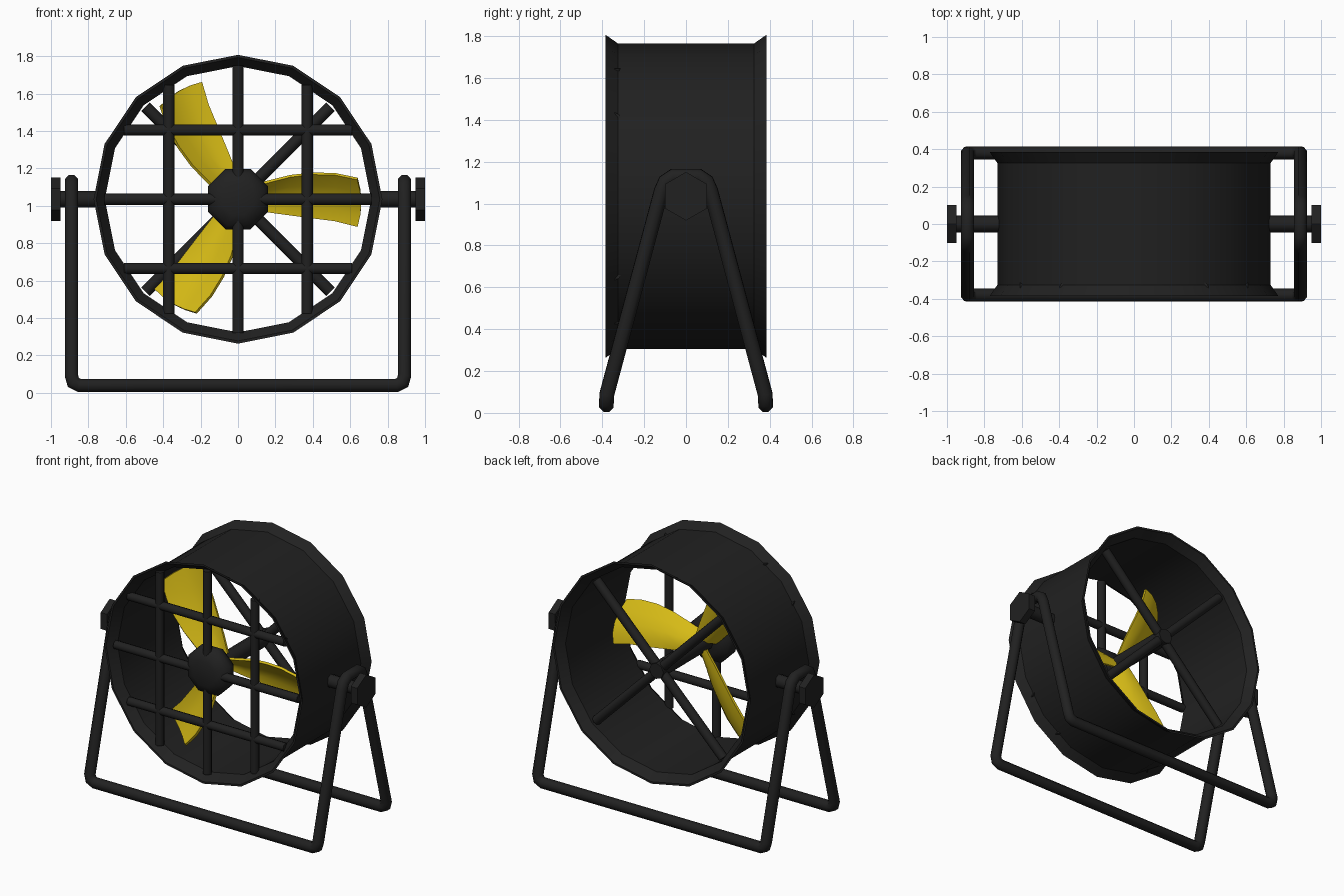
import bpy, bmesh, math
from mathutils import Vector, Matrix

if "Cube" in bpy.data.objects:
    bpy.data.objects.remove(bpy.data.objects["Cube"])

CZ = 1.035  # height of the fan axis


def material(name, rgb):
    m = bpy.data.materials.new(name)
    m.diffuse_color = (*rgb, 1)
    m.use_nodes = True
    m.node_tree.nodes["Principled BSDF"].inputs["Base Color"].default_value = m.diffuse_color
    return m


BLACK = material("matte_black", (0.015, 0.015, 0.015))
YELLOW = material("blade_yellow", (0.68, 0.50, 0.008))


def finish(bm, name, mat, angle=35):
    bmesh.ops.recalc_face_normals(bm, faces=bm.faces)
    me = bpy.data.meshes.new(name)
    bm.to_mesh(me)
    bm.free()
    me.materials.append(mat)
    ob = bpy.data.objects.new(name, me)
    bpy.context.collection.objects.link(ob)
    bpy.ops.object.select_all(action='DESELECT')
    ob.select_set(True)
    bpy.context.view_layer.objects.active = ob
    bpy.ops.object.shade_smooth_by_angle(angle=math.radians(angle))
    return ob


def rod(name, a, b, r, sides=8, turn=0.0, angle=50):
    """Capped cylinder between two points."""
    a, b = Vector(a), Vector(b)
    d = b - a
    bm = bmesh.new()
    mat = (Matrix.Translation((a + b) / 2) @ d.to_track_quat('Z', 'Y').to_matrix().to_4x4()
           @ Matrix.Rotation(turn, 4, 'Z'))
    bmesh.ops.create_cone(bm, cap_ends=True, segments=sides, radius1=r, radius2=r,
                          depth=d.length, matrix=mat)
    return finish(bm, name, BLACK, angle)


def lathe(name, profile, sides, phase=0.0, closed=True, angle=30):
    """Revolve (radius, y) points around the fan axis."""
    bm = bmesh.new()
    rings = []
    for i in range(sides):
        t = phase + 2 * math.pi * i / sides
        rings.append([bm.verts.new((r * math.cos(t), y, CZ + r * math.sin(t))) for r, y in profile])
    n = len(profile)
    for i in range(sides):
        p, q = rings[i], rings[(i + 1) % sides]
        for j in range(n if closed else n - 1):
            k = (j + 1) % n
            bm.faces.new((p[j], p[k], q[k], q[j]))
    if not closed:
        bm.faces.new([r[0] for r in rings])
        bm.faces.new([r[-1] for r in rings])
    return finish(bm, name, BLACK, angle)


def tube_loop(name, pts, r, sides=8):
    """Closed tube with mitred corners."""
    bm = bmesh.new()
    pts = [Vector(p) for p in pts]
    n = len(pts)
    d0 = (pts[1] - pts[0]).normalized()
    up = Vector((0, 0, 1))
    u, v = up, d0.cross(up)
    ring = [pts[0] + r * (u * math.cos(t) + v * math.sin(t))
            for t in [2 * math.pi * (k + .5) / sides for k in range(sides)]]
    rings = []
    for i in range(n):
        d_in = (pts[i] - pts[i - 1]).normalized()
        d_out = (pts[(i + 1) % n] - pts[i]).normalized()
        nrm = (d_in + d_out).normalized()
        # slide the previous ring along the segment onto the corner's mitre plane
        ref = d0 if i == 0 else d_in
        ring = [p + ref * ((pts[i] - p).dot(nrm) / ref.dot(nrm)) for p in ring]
        rings.append([bm.verts.new(p) for p in ring])
    for i in range(n):
        p, q = rings[i], rings[(i + 1) % n]
        # match the closing seam to the nearest corner
        s = min(range(sides), key=lambda s: sum((p[k].co - q[(k + s) % sides].co).length
                                                for k in range(sides))) if i == n - 1 else 0
        for k in range(sides):
            m = (k + 1) % sides
            bm.faces.new((p[k], p[m], q[(m + s) % sides], q[(k + s) % sides]))
    return finish(bm, name, BLACK, 50)


# Drum with flared rims on both ends
lathe("drum", [(.73, -.325), (.772, -.385), (.758, -.385), (.712, -.325),
               (.712, .325), (.758, .385), (.772, .385), (.73, .325)], 16)

# Front grille bars
for o, h in ((-.37, .61), (0, .715), (.37, .61)):
    rod("grille_upright", (o, -.34, CZ - h), (o, -.34, CZ + h), .03)
    rod("grille_crossbar", (-h, -.34, CZ + o), (h, -.34, CZ + o), .03)

# Domed hub cover and axle
lathe("hub_cover", [(.09, -.384), (.15, -.36), (.175, -.32), (.175, -.29), (.15, -.25), (.09, -.225)],
      8, math.pi / 8, closed=False, angle=50)
rod("fan_axle", (0, -.26, CZ), (0, .33, CZ), .055)

# Rear diagonal struts
for s in (-1, 1):
    rod("rear_strut", (-.495, .29, CZ - s * .495), (.495, .29, CZ + s * .495), .032)

# Blades: rows of (x, lower z, upper z), pitched and cambered
ROWS = [(.04, -.05, .07), (.16, -.07, .10), (.28, -.085, .13), (.40, -.10, .143), (.52, -.115, .14), (.64, -.145, .115)]
COLS = 4


def blade(i):
    bm = bmesh.new()
    grid = []
    for x, lo, hi in ROWS:
        row = []
        for c in range(COLS + 1):
            f = c / COLS
            camber = .035 * (1 - (2 * f - 1) ** 2)
            tip = .02 * (1 - (2 * f - 1) ** 2) if x > .6 else 0
            spread = .6 + .4 * min(1, x / .4)
            y = -.18 - spread * .15 * (f - .5) + camber
            row.append(bm.verts.new((x + tip, y, lo + (hi - lo) * f)))
        grid.append(row)
    for a, b in zip(grid, grid[1:]):
        for c in range(COLS):
            bm.faces.new((a[c], b[c], b[c + 1], a[c + 1]))
    bmesh.ops.recalc_face_normals(bm, faces=bm.faces)
    bmesh.ops.solidify(bm, geom=bm.faces[:], thickness=.016)
    bm.transform(Matrix.Translation((0, 0, CZ)) @ Matrix.Rotation(-i * 2 * math.pi / 3, 4, 'Y'))
    finish(bm, "fan_blade", YELLOW, 40)


for i in range(3):
    blade(i)

# Stand: one continuous bent tube, built as a half path and turned for the other half
side = [(.85, -.38, .04), (.88, -.38, .055), (.89, -.378, .09), (.89, -.118, 1.06), (.89, -.098, 1.105), (.89, -.06, 1.13)]
right = side + [(x, -y, z) for x, y, z in reversed(side)]
tube_loop("stand_frame", right + [(-x, -y, z) for x, y, z in right], .042)

# Pivot pins and hexagonal clamp knobs
for s in (-1, 1):
    rod("pivot_pin", (s * .72, 0, CZ), (s * .96, 0, CZ), .045)
    bm = bmesh.new()
    ends = [[bm.verts.new((s * x, .116 * math.sin(k * math.pi / 3), CZ + .116 * math.cos(k * math.pi / 3)))
             for k in range(6)] for x in (.95, 1.0)]
    for e in ends:
        bm.faces.new(e)
    for k in range(6):
        bm.faces.new((ends[0][k], ends[0][k - 1], ends[1][k - 1], ends[1][k]))
    finish(bm, "clamp_knob", BLACK, 30)
